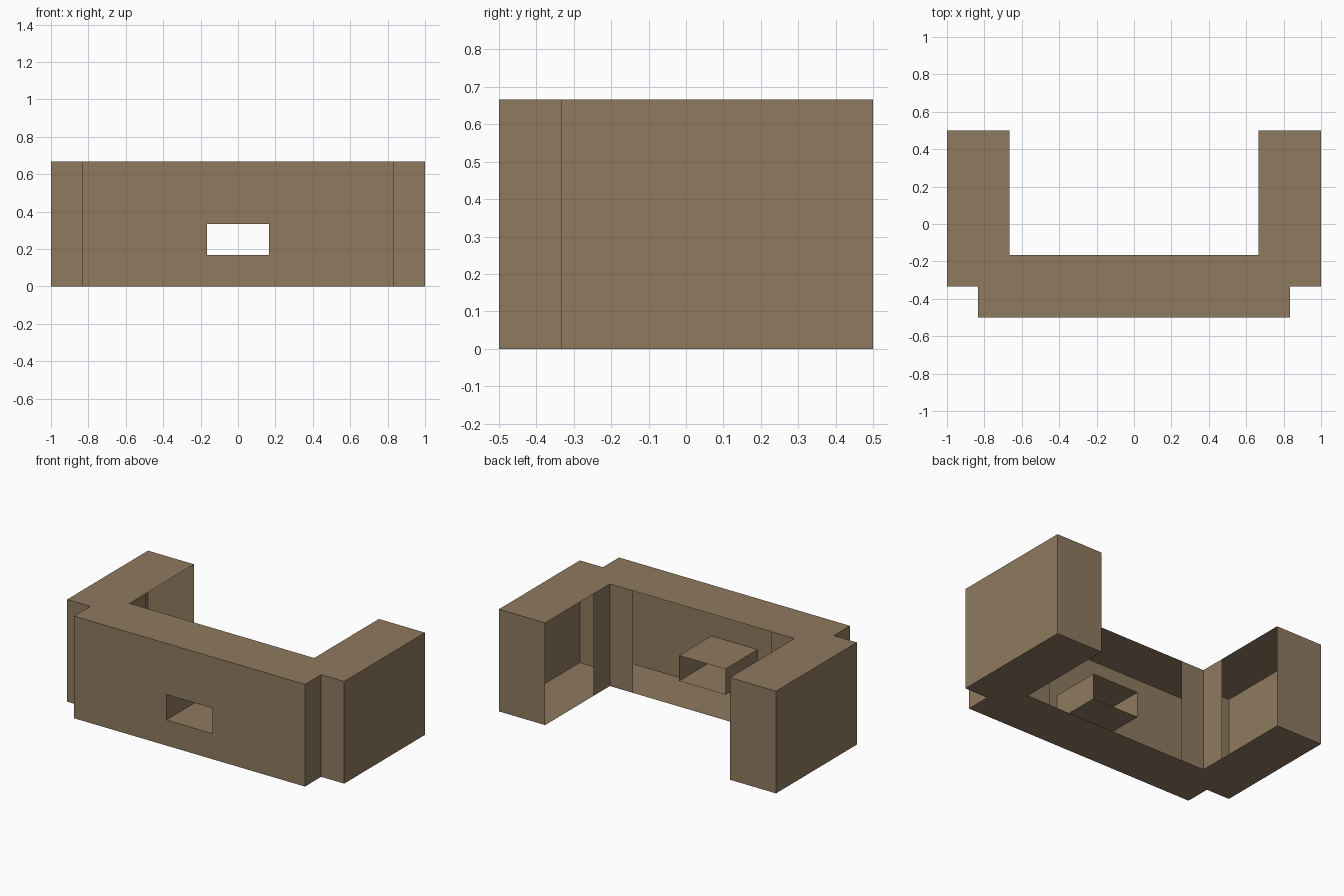
import bpy

cube = bpy.data.objects.get("Cube")
if cube:
    bpy.data.objects.remove(cube, do_unlink=True)

U = 1 / 6          # building module
H = 4 * U          # wall height

tan = bpy.data.materials.new("warm_tan")
tan.use_nodes = True
colour = (0.275, 0.195, 0.114, 1)
tan.diffuse_color = colour
tan.node_tree.nodes["Principled BSDF"].inputs["Base Color"].default_value = colour


def add_part(name, verts, faces):
    mesh = bpy.data.meshes.new(name)
    mesh.from_pydata(verts, [], faces)
    mesh.materials.append(tan)
    obj = bpy.data.objects.new(name, mesh)
    bpy.context.collection.objects.link(obj)
    return obj


def add_sheet(name, path, z):
    """Flat sheet in the outline of the path."""
    add_part(name, [(x, y, z) for x, y in path], [range(len(path))])


def add_walls(name, path):
    """Thin upright walls that follow an open path."""
    n = len(path)
    verts = [(x, y, z) for z in (0, H) for x, y in path]
    add_part(name, verts, [(i, i + 1, n + i + 1, n + i) for i in range(n - 1)])


def mirror(path):
    return [(-x, y) for x, y in path]


# Plan of the left half, from the front corner round to the inner corner
half = [(5 * U, -3 * U), (5 * U, -2 * U), (6 * U, -2 * U),
        (6 * U, 3 * U), (4 * U, 3 * U), (4 * U, -U)]
outline = half + mirror(half)[::-1]
add_sheet("floor", outline[::-1], 0)
add_sheet("ceiling", outline, H)

# Outer walls and inner corner posts; the inner side is open between them
post = [(4 * U, 0), (4 * U, -U), (3 * U, -U)]
for side, flip in (("left", False), ("right", True)):
    place = mirror if flip else list
    add_walls(side + "_outer_wall", place(half[:5]))
    add_walls(side + "_corner_post", place(post))

# Front wall with a window left out of the middle
xs = [-5 * U, -U, U, 5 * U]
zs = [0, U, 2 * U, H]
cells = [(i, j) for i in range(3) for j in range(3) if (i, j) != (1, 1)]
add_part("front_wall", [(x, -3 * U, z) for z in zs for x in xs],
         [(4 * j + i, 4 * j + i + 1, 4 * j + i + 5, 4 * j + i + 4) for i, j in cells])

# Thin open tunnel running back from the window
ring = [(-U, U), (U, U), (U, 2 * U), (-U, 2 * U)]
add_part("window_tunnel", [(x, y, z) for y in (-3 * U, -U) for x, z in ring],
         [(i, (i + 1) % 4, 4 + (i + 1) % 4, 4 + i) for i in range(4)])
